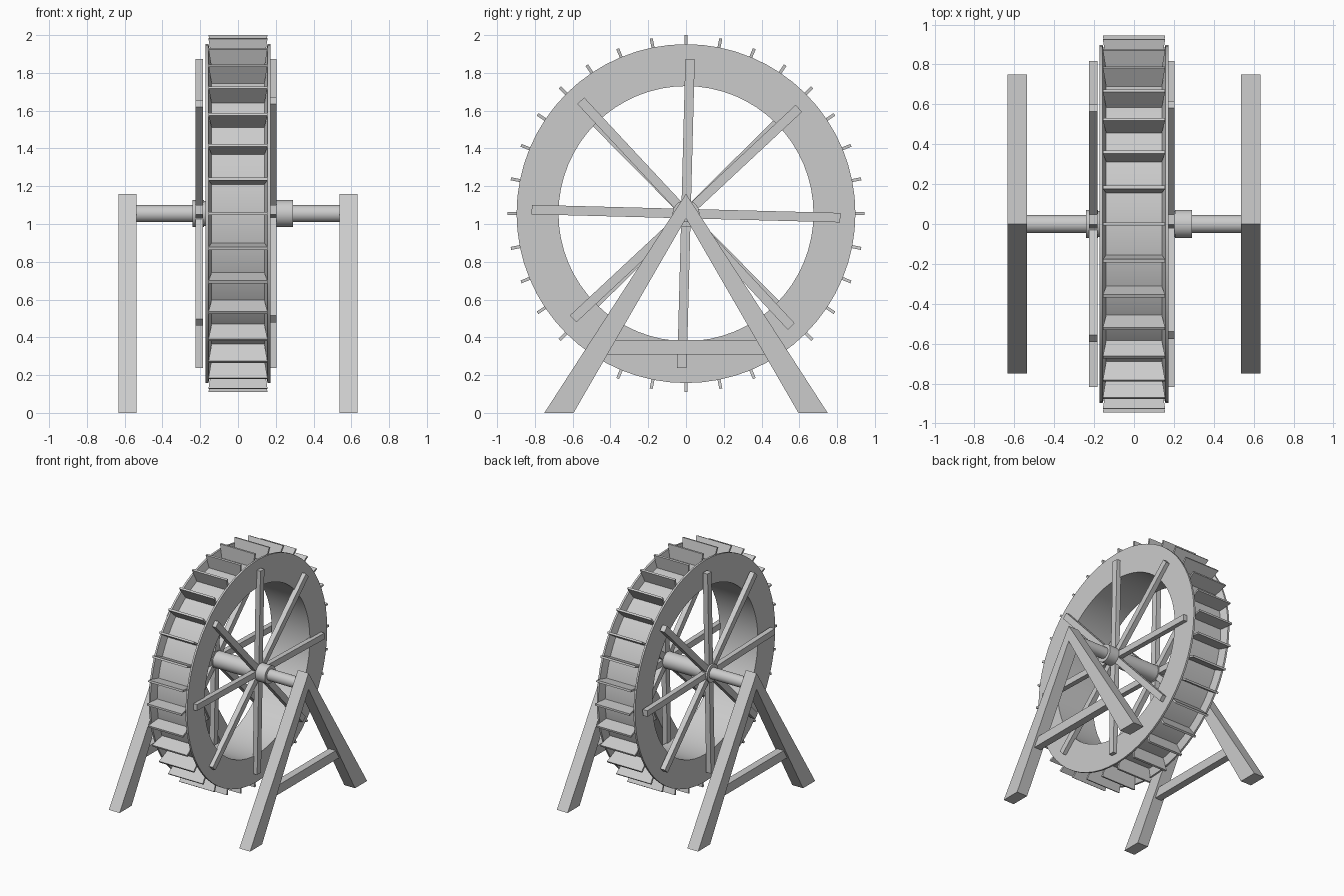
import bpy, bmesh, math
from mathutils import Matrix, Vector

if "Cube" in bpy.data.objects:
    bpy.data.objects.remove(bpy.data.objects["Cube"])

CZ = 1.055          # axle height
N = 32              # paddles and wheel segments


def finish(name, bm, smooth=False):
    bmesh.ops.recalc_face_normals(bm, faces=bm.faces)
    me = bpy.data.meshes.new(name)
    bm.to_mesh(me)
    bm.free()
    ob = bpy.data.objects.new(name, me)
    bpy.context.collection.objects.link(ob)
    if smooth:
        bpy.ops.object.select_all(action='DESELECT')
        ob.select_set(True)
        bpy.context.view_layer.objects.active = ob
        bpy.ops.object.shade_smooth_by_angle(angle=math.radians(30))
    return ob


def prism(bm, x0, x1, pts):
    """Extrude a y/z outline from x0 to x1."""
    f = bm.faces.new([bm.verts.new((x0, y, z)) for y, z in pts])
    r = bmesh.ops.extrude_face_region(bm, geom=[f])
    vs = [v for v in r['geom'] if isinstance(v, bmesh.types.BMVert)]
    bmesh.ops.translate(bm, vec=(x1 - x0, 0, 0), verts=vs)
    return vs


def lathe(name, profile, seg):
    """Closed x/radius profile turned about the axle."""
    bm = bmesh.new()
    rings = []
    for i in range(seg):
        a = math.tau * i / seg
        rings.append([bm.verts.new((x, r * math.sin(a), CZ + r * math.cos(a)))
                      for x, r in profile])
    n = len(profile)
    for i in range(seg):
        a, b = rings[i], rings[(i + 1) % seg]
        for j in range(n):
            k = (j + 1) % n
            bm.faces.new((a[j], a[k], b[k], b[j]))
    return finish(name, bm, True)


def axle_part(name, x0, x1, r):
    bm = bmesh.new()
    bmesh.ops.create_cone(bm, cap_ends=True, segments=32, radius1=r, radius2=r,
                          depth=x1 - x0,
                          matrix=Matrix.Translation(((x0 + x1) / 2, 0, CZ))
                          @ Matrix.Rotation(math.pi / 2, 4, 'Y'))
    return finish(name, bm, True)


# wheel rim: inner drum, side walls and recessed floor
lathe("wheel_rim", [(-0.172, 0.675), (0.172, 0.675), (0.172, 0.897), (0.157, 0.897),
                    (0.140, 0.835), (-0.140, 0.835), (-0.157, 0.897), (-0.172, 0.897)], N * 2)

# paddles, tapering toward the floor
bm = bmesh.new()
for i in range(N):
    rot = Matrix.Translation((0, 0, CZ)) @ Matrix.Rotation(math.tau * i / N, 4, 'X')
    t = 0.008
    quads = []
    for y in (-t, t):
        quads.append([bm.verts.new(rot @ Vector((x, y, z))) for x, z in
                      ((-0.138, 0.825), (0.138, 0.825), (0.156, 0.945), (-0.156, 0.945))])
    a, b = quads
    bm.faces.new(a)
    bm.faces.new(b[::-1])
    for j in range(4):
        k = (j + 1) % 4
        bm.faces.new((a[k], a[j], b[j], b[k]))
finish("paddles", bm)

# spokes: four crossed beams on each side
for name, x0, x1, diag in (("left_spokes", -0.226, -0.184, 0.3),
                           ("right_spokes", 0.163, 0.204, 2.0)):
    bm = bmesh.new()
    for i in range(4):
        twist = 1.5 if i % 2 == 0 else diag
        a = math.radians(45 * i - twist)
        c, s = math.cos(a), math.sin(a)
        pts = [(y * c - z * s, CZ + y * s + z * c) for y, z in
               ((-0.025, -0.817), (0.025, -0.817), (0.025, 0.817), (-0.025, 0.817))]
        prism(bm, x0, x1, pts)
    finish(name, bm)

# axle, hub and collar
axle_part("axle", -0.58, 0.58, 0.045)
axle_part("hub", -0.235, 0.21, 0.066)
axle_part("hub_collar", 0.205, 0.29, 0.071)
axle_part("left_collar", -0.24, -0.18, 0.071)

# A-frame supports with cross bars
for side, s in (("left", -1), ("right", 1)):
    cx = 0.585 * s
    bm = bmesh.new()
    prism(bm, cx - 0.048, cx + 0.048,
          [(-0.75, 0), (-0.595, 0), (0, 1.03), (0.595, 0), (0.75, 0), (0, 1.16)])
    finish(side + "_support_legs", bm)
    bm = bmesh.new()
    prism(bm, cx - 0.03, cx + 0.03,
          [(-0.46, 0.31), (0.46, 0.31), (0.42, 0.385), (-0.42, 0.385)])
    finish(side + "_cross_bar", bm)
